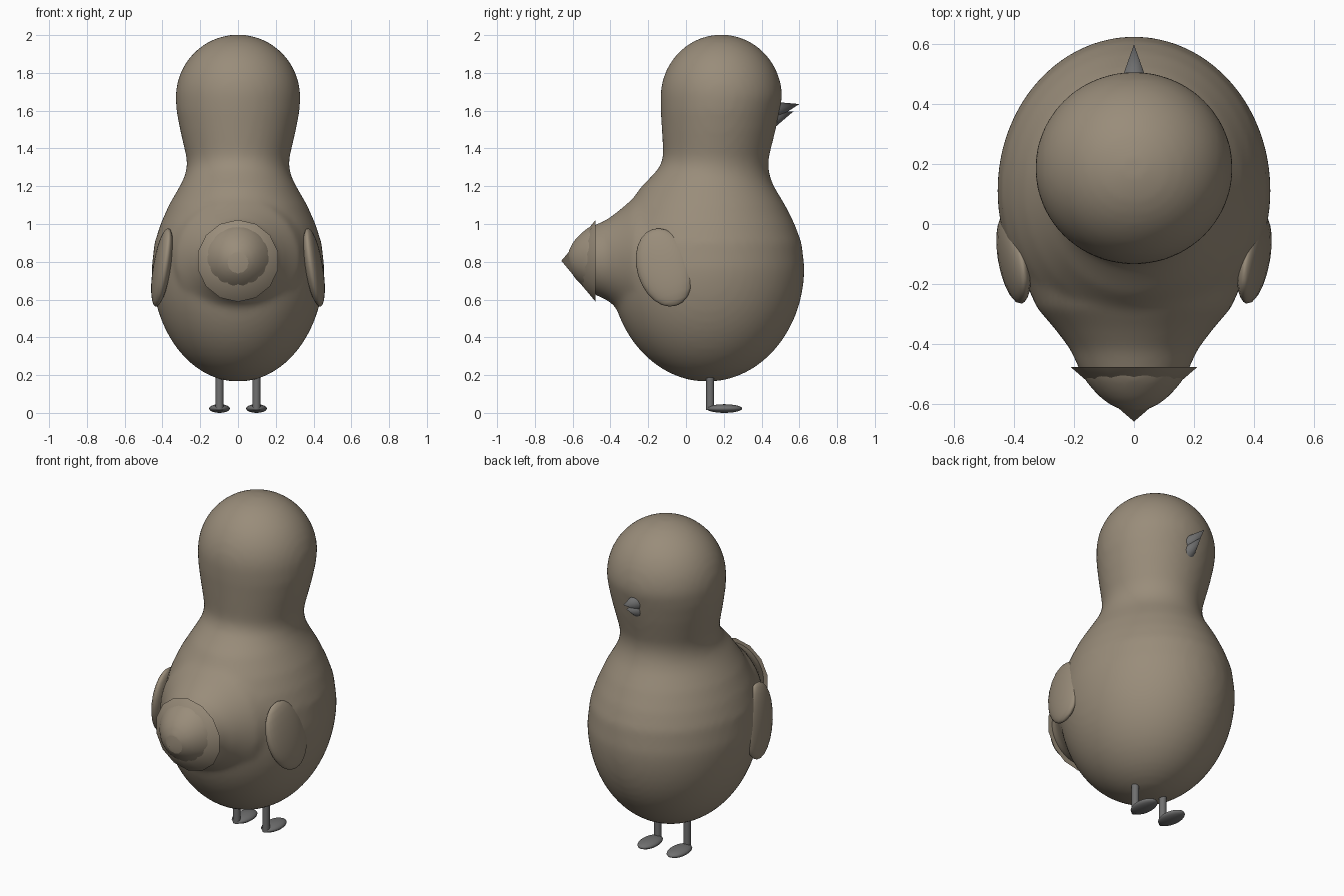
import bpy, bmesh, math
from mathutils import Vector, Matrix

if "Cube" in bpy.data.objects:
    bpy.data.objects.remove(bpy.data.objects["Cube"])


def material(name, col):
    m = bpy.data.materials.new(name)
    m.diffuse_color = (*col, 1)
    m.use_nodes = True
    m.node_tree.nodes["Principled BSDF"].inputs["Base Color"].default_value = m.diffuse_color
    return m


BROWN = material("warm_taupe", (0.32, 0.265, 0.195))
GREY = material("dark_grey", (0.16, 0.16, 0.16))


def finish(name, bm, mat, angle=180):
    bmesh.ops.recalc_face_normals(bm, faces=bm.faces)
    me = bpy.data.meshes.new(name)
    bm.to_mesh(me)
    bm.free()
    ob = bpy.data.objects.new(name, me)
    bpy.context.collection.objects.link(ob)
    me.materials.append(mat)
    bpy.ops.object.select_all(action='DESELECT')
    ob.select_set(True)
    bpy.context.view_layer.objects.active = ob
    bpy.ops.object.shade_smooth_by_angle(angle=math.radians(angle))
    return ob


def loft(bm, rings):
    """Skin closed rings of points and cap both ends."""
    loops = [[bm.verts.new(p) for p in r] for r in rings]
    n = len(loops[0])
    for a, b in zip(loops, loops[1:]):
        for i in range(n):
            j = (i + 1) % n
            bm.faces.new((a[i], a[j], b[j], b[i]))
    bm.faces.new(loops[0])
    bm.faces.new(loops[-1])


def circle(n):
    return [(math.cos(2 * math.pi * i / n), math.sin(2 * math.pi * i / n)) for i in range(n)]


def ellipsoid(name, centre, half, mat, seg=24, rot=None):
    bm = bmesh.new()
    bmesh.ops.create_uvsphere(bm, u_segments=seg, v_segments=seg // 2, radius=1)
    m = Matrix.Translation(centre) @ (rot or Matrix()) @ Matrix.Diagonal((*half, 1))
    bmesh.ops.transform(bm, matrix=m, verts=bm.verts)
    return finish(name, bm, mat)


def cone(name, a, b, r1, r2, mat, seg, angle):
    a, b = Vector(a), Vector(b)
    bm = bmesh.new()
    bmesh.ops.create_cone(bm, cap_ends=True, segments=seg, radius1=r1, radius2=r2,
                          depth=(b - a).length)
    rot = (b - a).to_track_quat('Z', 'Y').to_matrix().to_4x4()
    bmesh.ops.transform(bm, matrix=Matrix.Translation((a + b) / 2) @ rot, verts=bm.verts)
    return finish(name, bm, mat, angle)


# Body and head: (height, half width, back y, front y)
sections = []
for k in range(1, 17):                       # egg-shaped lower body
    t = math.pi * 0.5 * k / 16
    s, z = math.sin(t), 0.77 - 0.605 * math.cos(t)
    sections.append((z, 0.457 * s, 0.112 - 0.515 * s, 0.112 + 0.515 * s))
sections += [(0.9, 0.442, -0.39, 0.612), (1.0, 0.41, -0.36, 0.575),
             (1.1, 0.366, -0.305, 0.525), (1.2, 0.308, -0.235, 0.465),
             (1.25, 0.283, -0.185, 0.445), (1.3, 0.271, -0.14, 0.436),
             (1.35, 0.272, -0.122, 0.438), (1.4, 0.284, -0.122, 0.45),
             (1.5, 0.307, -0.128, 0.475), (1.6, 0.326, -0.134, 0.496)]
for k in range(16):                          # domed crown
    t = math.pi * 0.5 * k / 16
    c, z = math.cos(t), 1.67 + 0.333 * math.sin(t)
    sections.append((z, 0.33 * c, 0.187 - 0.322 * c, 0.187 + 0.322 * c))
C = circle(64)
bm = bmesh.new()
loft(bm, [[(w * x, (f + b) / 2 + (f - b) / 2 * y, z) for x, y in C]
          for z, w, b, f in sections])
# Tail stump fused into the body: (y, centre z, radius)
tail = [(0.0, 0.81, 0.40), (-0.2, 0.81, 0.36), (-0.28, 0.81, 0.325), (-0.35, 0.81, 0.265),
        (-0.42, 0.81, 0.212), (-0.48, 0.81, 0.186), (-0.52, 0.815, 0.165),
        (-0.56, 0.815, 0.133), (-0.59, 0.815, 0.102), (-0.615, 0.815, 0.062),
        (-0.63, 0.815, 0.012)]
loft(bm, [[(r * x, y, cz + r * z) for x, z in C] for y, cz, r in tail])
body = finish("body", bm, BROWN)
rm = body.modifiers.new("fuse", 'REMESH')
rm.mode = 'VOXEL'
rm.voxel_size = 0.02
rm.use_smooth_shade = True
sm = body.modifiers.new("blend", 'SMOOTH')
sm.factor = 0.5
sm.iterations = 6

# Tail collar: faceted cone around the tail tip
cone("tail_collar", (0, -0.478, 0.805), (0, -0.66, 0.805), 0.217, 0.0, BROWN, 14, 30)

# Beak halves
cone("upper_beak", (0, 0.45, 1.598), (0, 0.6, 1.635), 0.053, 0.0, GREY, 16, 60)
cone("lower_beak", (0, 0.45, 1.55), (0, 0.57, 1.597), 0.045, 0.0, GREY, 16, 60)

# Paired wings, legs and feet
for side, s in (("right", 1), ("left", -1)):
    rot = (Matrix.Rotation(-0.14 * s, 4, 'Y') @ Matrix.Rotation(-0.12 * s, 4, 'Z')
           @ Matrix.Rotation(0.3, 4, 'X'))
    ellipsoid(side + "_wing", (0.402 * s, -0.115, 0.77), (0.045, 0.145, 0.215), BROWN, 24, rot)
    cone(side + "_leg", (0.098 * s, 0.128, 0.015), (0.098 * s, 0.128, 0.25),
         0.021, 0.021, GREY, 16, 40)
    ellipsoid(side + "_foot", (0.098 * s, 0.203, 0.023), (0.055, 0.095, 0.023), GREY, 20)
